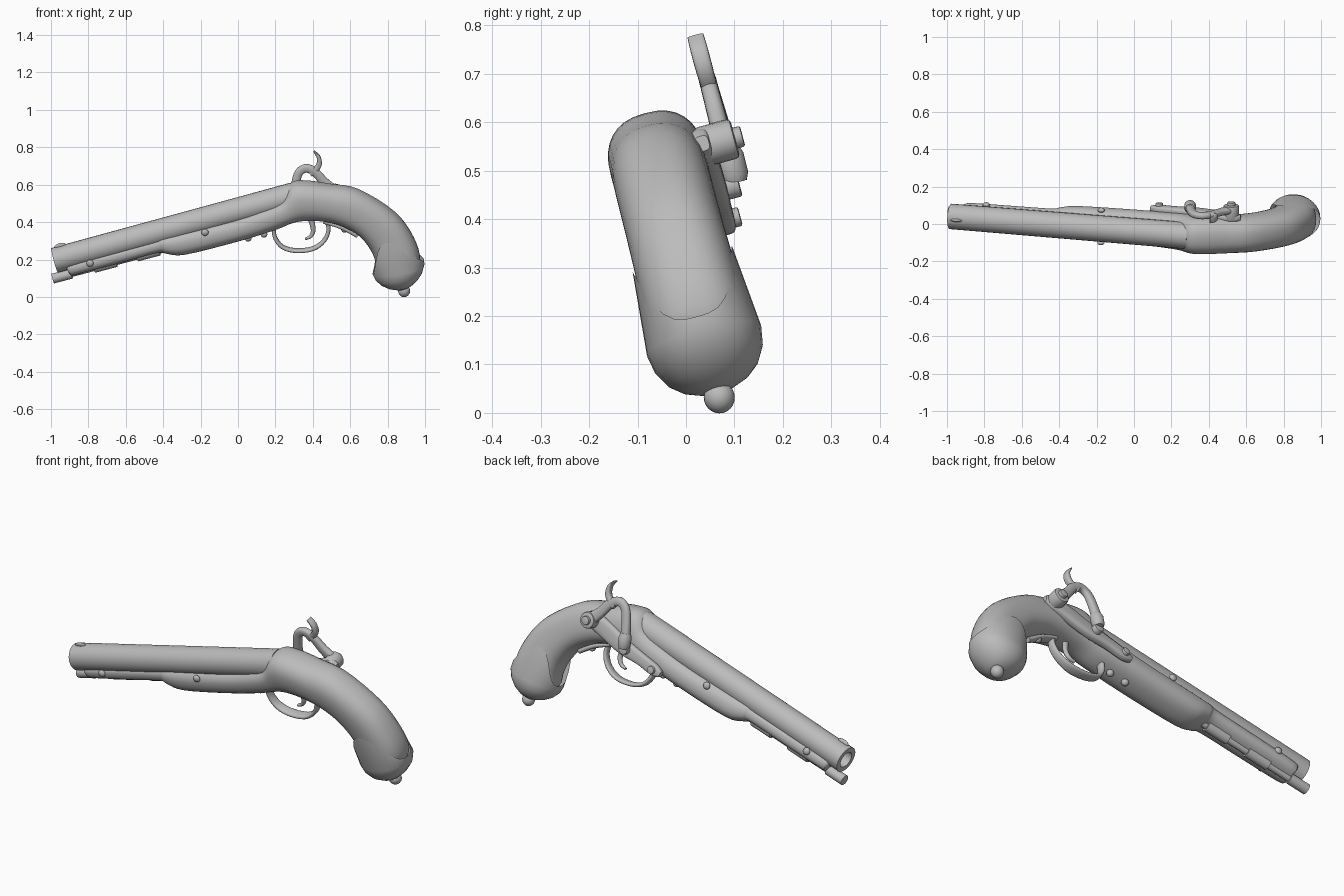
import bpy, bmesh, math
from mathutils import Vector, Matrix

cube = bpy.data.objects.get("Cube")
if cube:
    bpy.data.objects.remove(cube)

ROLL = math.radians(15.1)
SIN, COS = math.sin(ROLL), math.cos(ROLL)
# The pistol leans sideways and is very slightly yawed
POSE = (Matrix.Translation((0, 0.085, 0)) @ Matrix.Rotation(math.radians(-0.5), 4, 'Z')
        @ Matrix.Rotation(ROLL, 4, 'X'))

grey = bpy.data.materials.new("plain grey")
grey.use_nodes = True
grey.diffuse_color = (0.5, 0.5, 0.5, 1)
grey.node_tree.nodes["Principled BSDF"].inputs["Base Color"].default_value = (0.5, 0.5, 0.5, 1)


def local(x, z, side=0):
    """Point at world x and height z, a given distance off the middle plane."""
    return Vector((x, side, (z - side * SIN) / COS))


def finish(bm, name, angle=40):
    bmesh.ops.recalc_face_normals(bm, faces=bm.faces)
    mesh = bpy.data.meshes.new(name)
    bm.to_mesh(mesh)
    bm.free()
    mesh.materials.append(grey)
    ob = bpy.data.objects.new(name, mesh)
    bpy.context.collection.objects.link(ob)
    ob.matrix_world = POSE
    bpy.ops.object.select_all(action='DESELECT')
    ob.select_set(True)
    bpy.context.view_layer.objects.active = ob
    bpy.ops.object.shade_smooth_by_angle(angle=math.radians(angle))
    return ob


def spline(rows, steps):
    """Catmull-Rom through rows of numbers."""
    if steps < 2:
        return rows
    rows = [Vector(r) for r in rows]
    out = []
    for i in range(len(rows) - 1):
        a, b = rows[max(i - 1, 0)], rows[i]
        c, d = rows[i + 1], rows[min(i + 2, len(rows) - 1)]
        for k in range(steps):
            t = k / steps
            out.append(0.5 * (2 * b + (c - a) * t + (2 * a - 5 * b + 4 * c - d) * t * t
                              + (3 * b - a - 3 * c + d) * t ** 3))
    return out + [rows[-1]]


def loft(name, sections, power=2.0, sides=24, first_cap=True, edit=None, angle=40):
    """Skin closed superellipse sections given as (centre, half height vector, half width)."""
    bm = bmesh.new()
    rings = []
    for n, (centre, half, width) in enumerate(sections):
        ring = []
        for k in range(sides):
            a = math.tau * k / sides
            c, s = math.cos(a), math.sin(a)
            c = math.copysign(abs(c) ** (2 / power), c)
            s = math.copysign(abs(s) ** (2 / power), s)
            p = centre + half * c + Vector((0, width * s, 0))
            ring.append(bm.verts.new(edit(n, p, s) if edit else p))
        rings.append(ring)
    for r, q in zip(rings, rings[1:]):
        for k in range(sides):
            j = (k + 1) % sides
            bm.faces.new((r[k], r[j], q[j], q[k]))
    if first_cap:
        bm.faces.new(rings[0])
    bm.faces.new(rings[-1])
    return finish(bm, name, angle)


def body(name, rows, steps, **kw):
    """Rows hold the lower edge x z, the upper edge x z and the half width."""
    sections = []
    for bx, bz, tx, tz, w in spline(rows, steps):
        half = Vector((tx - bx, 0, tz - bz)) / 2
        sections.append((local((bx + tx) / 2, (bz + tz) / 2), half, w))
    return loft(name, sections, **kw)


def strip(name, rows, side=0, steps=4, normal=None, **kw):
    """Bar along a path; rows hold x, z, half thickness and half width."""
    rows = spline(rows, steps)
    pts = [local(r[0], r[1], side) for r in rows]
    sections = []
    for i, r in enumerate(rows):
        d = pts[min(i + 1, len(pts) - 1)] - pts[max(i - 1, 0)]
        n = normal or Vector((-d.z, 0, d.x)).normalized()
        sections.append((pts[i], n * r[2], r[3]))
    return loft(name, sections, **kw)


def ball(name, centre, radii, tilt=0):
    bm = bmesh.new()
    m = (Matrix.Translation(centre) @ Matrix.Rotation(-tilt, 4, 'Y')
         @ Matrix.Diagonal((*radii, 1)))
    bmesh.ops.create_uvsphere(bm, u_segments=20, v_segments=12, radius=1, matrix=m)
    return finish(bm, name, 60)


def peg(name, x, z, inner, outer, r, side=0.14):
    """Cylinder pointing out of the lock side."""
    bm = bmesh.new()
    c = local(x, z, side)
    c.y = (inner + outer) / 2
    m = Matrix.Translation(c) @ Matrix.Rotation(math.pi / 2, 4, 'X')
    bmesh.ops.create_cone(bm, cap_ends=True, segments=20, radius1=r, radius2=r,
                          depth=outer - inner, matrix=m)
    rim = [e for e in bm.edges if len(e.link_faces) == 2 and e.calc_face_angle(0) > 1]
    bmesh.ops.bevel(bm, geom=rim, offset=r * 0.2, segments=2, affect='EDGES', profile=0.5)
    return finish(bm, name)


# Barrel with an open bore
SLOPE = math.atan2(0.347 / COS, 1.288)
UP = Vector((-math.sin(SLOPE), 0, math.cos(SLOPE)))
strip("barrel", [(0.3, 0.541, 0.072, 0.072), (-0.98, 0.196, 0.068, 0.068),
                 (-0.98, 0.196, 0.042, 0.042), (-0.82, 0.239, 0.042, 0.042)],
      steps=1, normal=UP)
ball("front_sight", local(-0.95, 0.274), (0.032, 0.008, 0.014), SLOPE)

# Stock running from the slim fore end to the curved grip
body("stock", [
    (-0.89, 0.118, -0.925, 0.18, 0.05), (-0.86, 0.125, -0.89, 0.2, 0.064),
    (-0.65, 0.18, -0.67, 0.262, 0.067), (-0.43, 0.24, -0.45, 0.322, 0.07),
    (-0.38, 0.235, -0.41, 0.338, 0.079), (-0.28, 0.23, -0.32, 0.36, 0.088),
    (0, 0.3, -0.04, 0.43, 0.092), (0.2, 0.362, 0.11, 0.48, 0.095),
    (0.29, 0.398, 0.225, 0.53, 0.099), (0.36, 0.408, 0.285, 0.61, 0.101),
    (0.45, 0.405, 0.36, 0.622, 0.101), (0.55, 0.382, 0.49, 0.605, 0.1),
    (0.65, 0.325, 0.645, 0.577, 0.1), (0.71, 0.25, 0.84, 0.455, 0.101),
    (0.737, 0.18, 0.94, 0.32, 0.104), (0.745, 0.125, 0.975, 0.2, 0.105),
    (0.8, 0.08, 0.94, 0.12, 0.07)], 4, power=2.4, sides=32)


# Butt cap with a pointed tongue on each side
def tongue(n, p, s):
    if n:
        return p
    lift = abs(s) ** 3
    return Vector((p.x - 0.065 * lift, p.y * (1 - 0.1 * lift), p.z + 0.155 * lift))


body("butt_cap", [
    (0.722, 0.135, 0.995, 0.2, 0.118), (0.72, 0.122, 0.997, 0.175, 0.122),
    (0.735, 0.092, 0.985, 0.13, 0.115), (0.765, 0.066, 0.96, 0.093, 0.096),
    (0.8, 0.05, 0.93, 0.064, 0.068), (0.84, 0.041, 0.9, 0.046, 0.032)],
     1, power=2.1, sides=32, first_cap=False, edit=tongue, angle=60)
ball("butt_knob", local(0.888, 0.032), (0.032, 0.032, 0.033))

# Ramrod, its tip and its two pipes
for name, x0, x1, r in (("ramrod", -0.98, -0.36, 0.018), ("ramrod_tip", -0.99, -0.89, 0.027),
                        ("front_pipe", -0.77, -0.65, 0.028), ("rear_pipe", -0.54, -0.42, 0.028)):
    strip(name, [(x, 0.098 + 0.265 * (x + 0.99), r, r) for x in (x0, x1)], steps=1, sides=16)

# Cross pin heads on both sides
for name, x, z, half in (("front_pin", -0.79, 0.18, 0.067), ("middle_pin", -0.175, 0.345, 0.09)):
    for label, sign in (("right", -1), ("left", 1)):
        c = local(x, z, -half)
        c.y = sign * half
        ball(f"{name}_{label}", c, (0.019, 0.013, 0.019))

# Trigger guard, trigger and underside fittings
strip("trigger_guard", [
    (0.19, 0.375, 0.011, 0.022), (0.2, 0.315, 0.011, 0.022), (0.24, 0.267, 0.011, 0.024),
    (0.31, 0.248, 0.011, 0.026), (0.4, 0.258, 0.011, 0.026), (0.46, 0.3, 0.011, 0.022),
    (0.485, 0.36, 0.011, 0.02), (0.47, 0.42, 0.011, 0.018)], power=2.6, sides=16)
strip("guard_strap", [(0.46, 0.405, 0.012, 0.025), (0.55, 0.377, 0.012, 0.025),
                      (0.64, 0.328, 0.012, 0.016)], power=2.6, sides=16)
strip("trigger", [(0.39, 0.42, 0.016, 0.012), (0.403, 0.36, 0.013, 0.012),
                  (0.39, 0.325, 0.01, 0.011), (0.36, 0.31, 0.006, 0.01)], sides=12)
for i, (x, z) in enumerate(((0.055, 0.314), (0.14, 0.335), (0.57, 0.362))):
    ball(f"underside_screw_{i + 1}", local(x, z), (0.018, 0.018, 0.018))

# Lock plate with its screws
strip("lock_plate", [
    (0.09, 0.385, 0.014, 0.014), (0.13, 0.397, 0.03, 0.02), (0.22, 0.43, 0.032, 0.022),
    (0.33, 0.465, 0.042, 0.024), (0.45, 0.52, 0.045, 0.024), (0.53, 0.55, 0.04, 0.022),
    (0.57, 0.556, 0.016, 0.014)], side=0.1, power=3.2, sides=24)
peg("lock_screw", 0.135, 0.4, 0.1, 0.133, 0.02, side=0.11)
peg("bolster", 0.3, 0.47, 0.07, 0.15, 0.026)

# Hammer: swan-neck arm, thumb spur, pivot and striking nose
HAMMER = 0.143
strip("hammer_arm", [
    (0.515, 0.565, 0.032, 0.02), (0.46, 0.615, 0.026, 0.019), (0.415, 0.665, 0.024, 0.018),
    (0.365, 0.688, 0.023, 0.018), (0.325, 0.663, 0.023, 0.018), (0.307, 0.6, 0.023, 0.02),
    (0.3, 0.54, 0.024, 0.022)], side=HAMMER, sides=16, power=2.5)
strip("hammer_spur", [
    (0.385, 0.66, 0.02, 0.016), (0.42, 0.685, 0.016, 0.017), (0.435, 0.715, 0.014, 0.018),
    (0.43, 0.75, 0.01, 0.018), (0.407, 0.778, 0.004, 0.017)], side=HAMMER, sides=16, power=3)
strip("hammer_nose", [(0.3, 0.55, 0.025, 0.025), (0.3, 0.53, 0.032, 0.032),
                      (0.3, 0.49, 0.031, 0.031), (0.3, 0.475, 0.024, 0.024)],
      side=HAMMER, steps=1, sides=20)
peg("hammer_pivot", 0.52, 0.56, 0.09, 0.168, 0.042)
peg("pivot_screw", 0.52, 0.56, 0.16, 0.184, 0.022)
